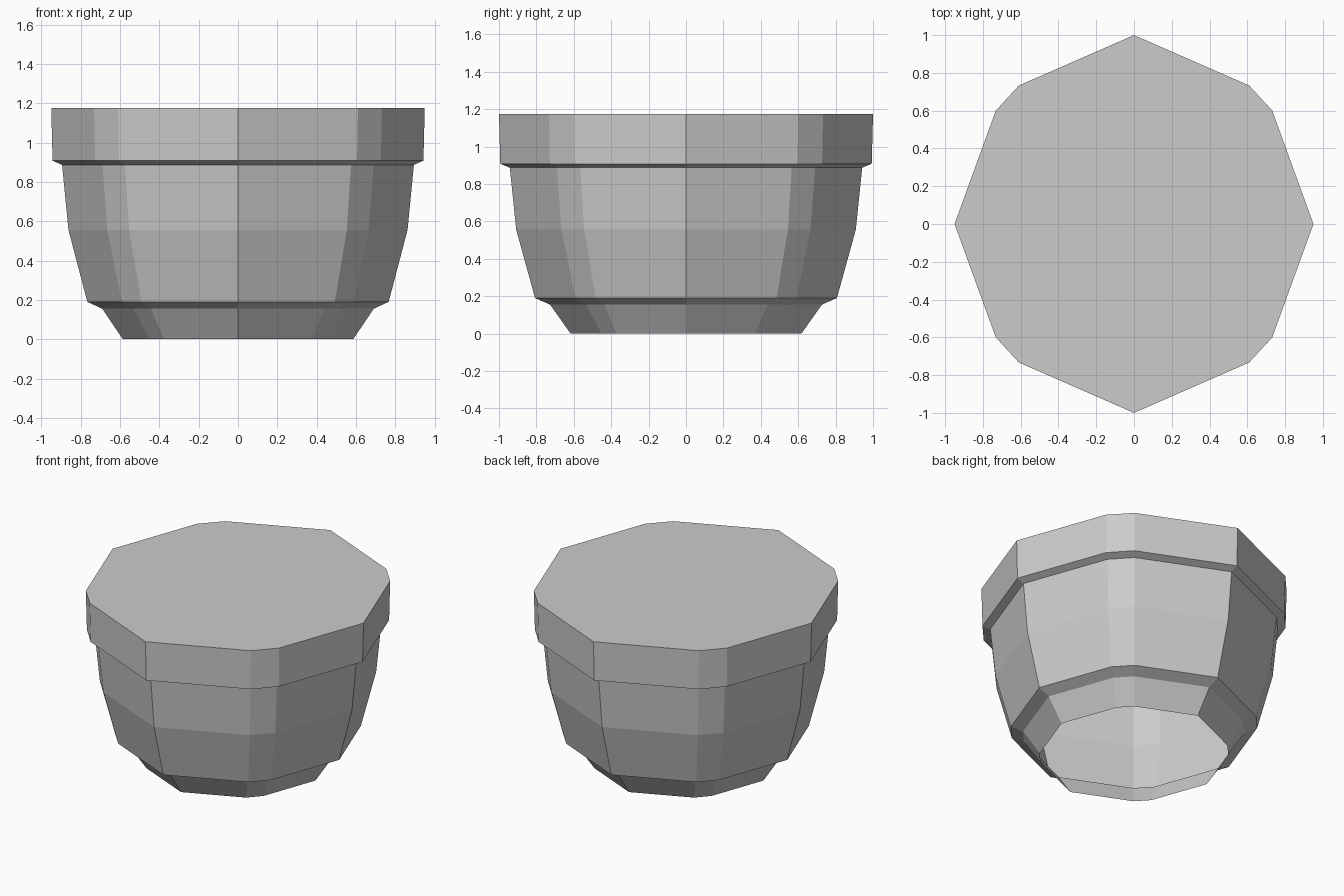
import bpy, bmesh

if "Cube" in bpy.data.objects:
    bpy.data.objects.remove(bpy.data.objects["Cube"])

# Outline at the rim: one quadrant, mirrored to the other three
quad = [(0.95, 0), (0.732, 0.60), (0.61, 0.733), (0, 1.0)]
half = quad + [(-x, y) for x, y in quad[-2::-1]]
outline = half + [(x, -y) for x, y in half[-2:0:-1]]
n = len(outline)


def add_mesh(name, levels, cap_top=False):
    """Stack scaled copies of the outline; levels are (scale, height), bottom up."""
    bm = bmesh.new()
    rings = [[bm.verts.new((x * s, y * s, z)) for x, y in outline] for s, z in levels]
    for low, high in zip(rings, rings[1:]):
        for i in range(n):
            j = (i + 1) % n
            bm.faces.new((low[i], low[j], high[j], high[i]))
    if cap_top:
        bm.faces.new(rings[-1])
    mesh = bpy.data.meshes.new(name)
    bm.to_mesh(mesh)
    bm.free()
    obj = bpy.data.objects.new(name, mesh)
    bpy.context.collection.objects.link(obj)
    return obj


# Pot shell: open-bottomed foot, ledge, bulging body
add_mesh("pot_body", [(0.617, 0), (0.727, 0.155), (0.807, 0.19),
                      (0.908, 0.556), (0.942, 0.887)])

# Overhanging rim band with the flat closed top
add_mesh("pot_rim", [(0.942, 0.887), (0.993, 0.908), (1.0, 1.175)], cap_top=True)
